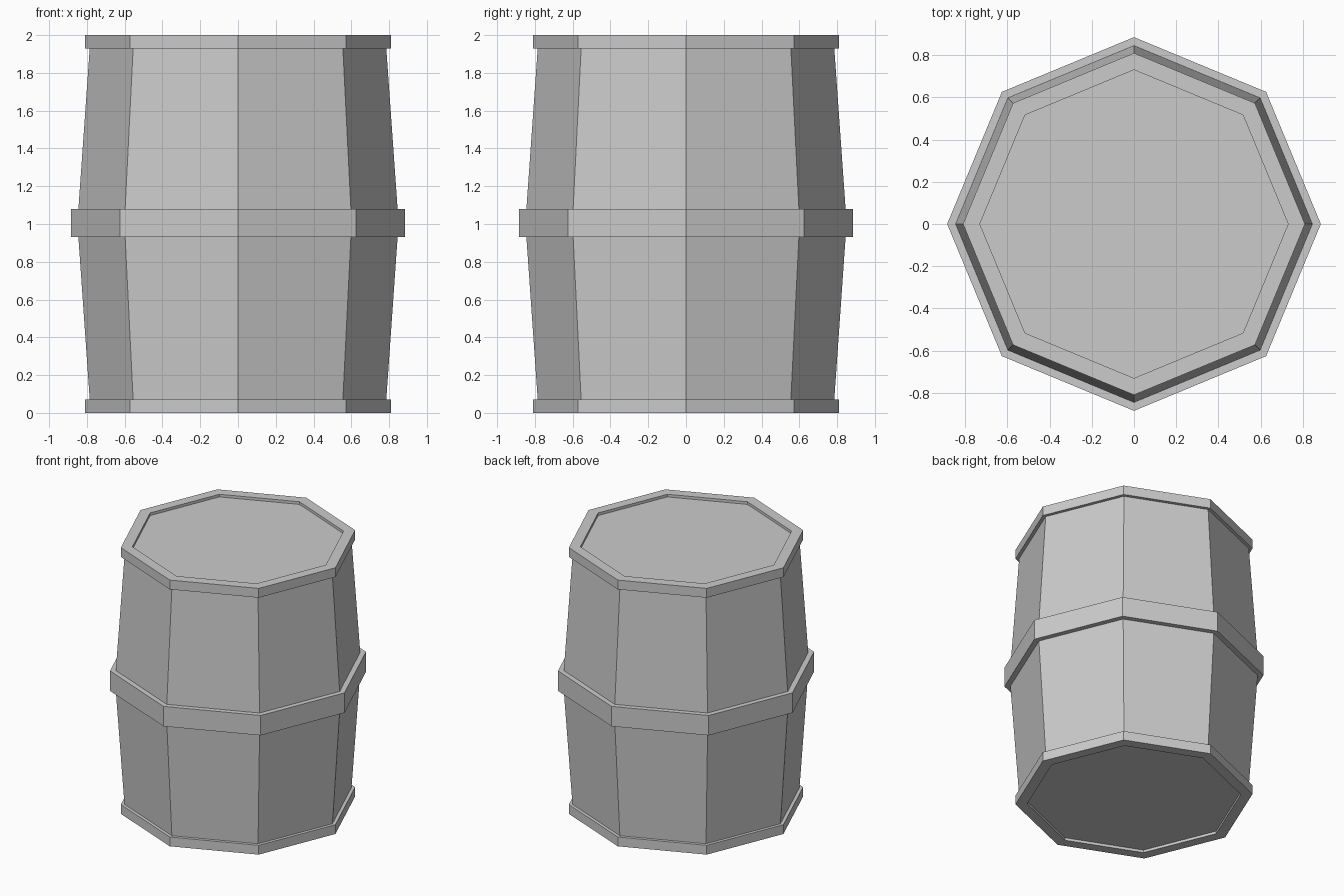
import bpy, bmesh
from math import cos, sin, tau

if "Cube" in bpy.data.objects:
    bpy.data.objects.remove(bpy.data.objects["Cube"])

SIDES = 8


def lathe(name, profile, cap_start=False, cap_end=False):
    """Sweep a (radius, z) profile around z as a flat-faced octagon."""
    bm = bmesh.new()
    rings = [[bm.verts.new((r * cos(tau * i / SIDES), r * sin(tau * i / SIDES), z))
              for i in range(SIDES)] for r, z in profile]
    for a, b in zip(rings, rings[1:]):
        for i in range(SIDES):
            j = (i + 1) % SIDES
            bm.faces.new((a[i], a[j], b[j], b[i]))
    if cap_start:
        bm.faces.new(rings[0][::-1])
    if cap_end:
        bm.faces.new(rings[-1])
    mesh = bpy.data.meshes.new(name)
    bm.to_mesh(mesh)
    bm.free()
    obj = bpy.data.objects.new(name, mesh)
    bpy.context.collection.objects.link(obj)
    return obj


# Bulging staves, hidden behind the hoops at both ends and the middle
lathe("lower_staves", [(0.785, 0.07), (0.845, 0.93)])
lathe("upper_staves", [(0.845, 1.08), (0.785, 1.93)])

# Middle hoop
lathe("middle_hoop", [(0.845, 0.93), (0.885, 0.93), (0.885, 1.08), (0.845, 1.08)])

# End rims with shallow recessed lids
lathe("bottom_rim_and_base",
      [(0.73, 0.02), (0.73, 0.0), (0.81, 0.0), (0.81, 0.07), (0.785, 0.07)],
      cap_start=True)
lathe("top_rim_and_lid",
      [(0.785, 1.93), (0.81, 1.93), (0.81, 2.0), (0.73, 2.0), (0.73, 1.98)],
      cap_end=True)
